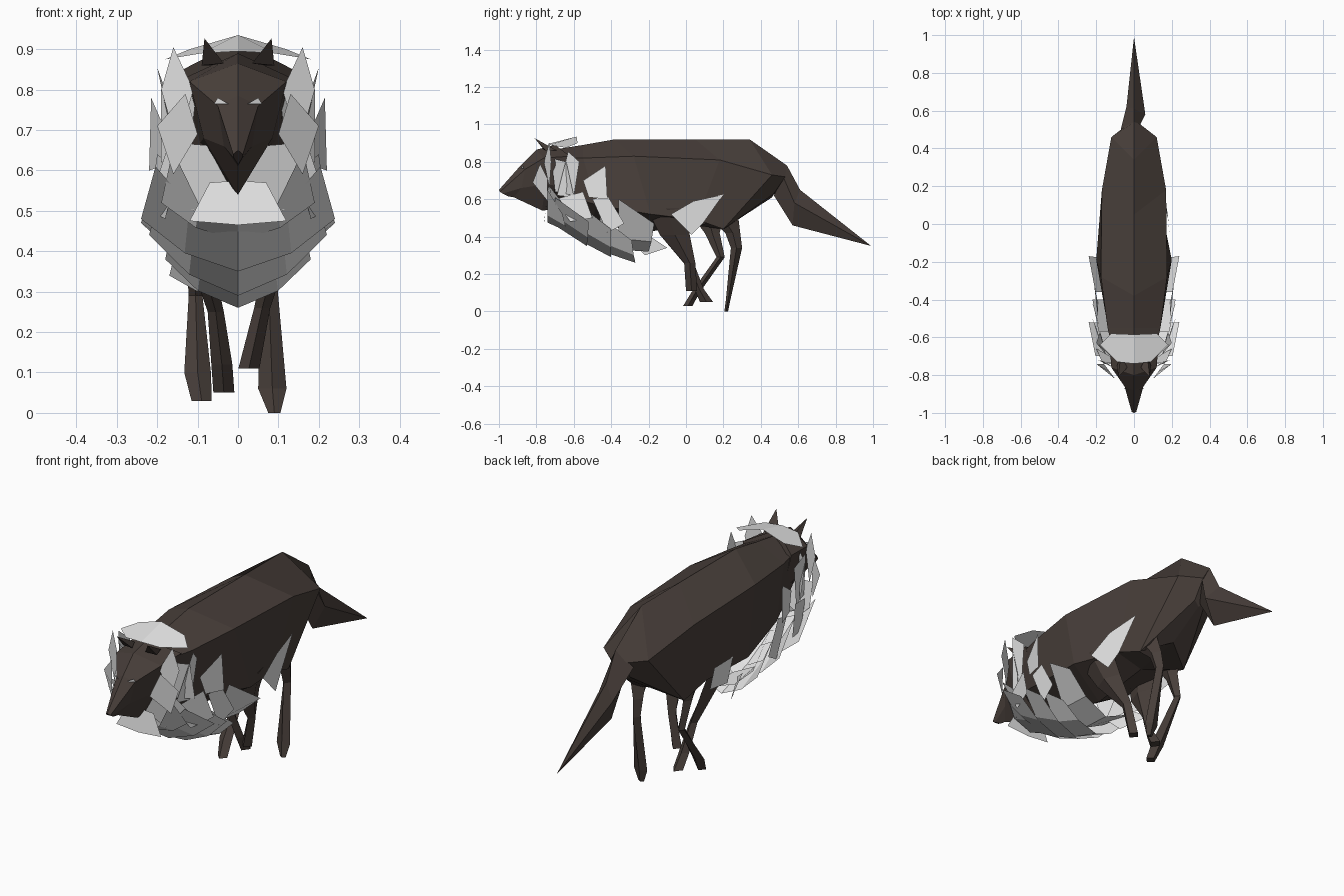
import bpy
import bmesh
from mathutils import Vector

default_cube = bpy.data.objects.get("Cube")
if default_cube:
    bpy.data.objects.remove(default_cube, do_unlink=True)


def make_material(name, red, green, blue):
    material = bpy.data.materials.new(name)
    material.use_nodes = True
    colour = (red, green, blue, 1)
    material.diffuse_color = colour
    shader = material.node_tree.nodes["Principled BSDF"]
    shader.inputs["Base Color"].default_value = colour
    shader.inputs["Roughness"].default_value = .9
    return material


brown = make_material("dark brown fur", .066, .05, .043)
grey = make_material("pale grey fur", .85, .85, .85)
white = make_material("eye white", .95, .95, .95)


def finish(name, mesh_builder, material, mirrored=False):
    """Clean a bmesh, turn it into an object and optionally mirror it."""
    bmesh.ops.remove_doubles(mesh_builder, verts=mesh_builder.verts, dist=.0005)
    bmesh.ops.recalc_face_normals(mesh_builder, faces=mesh_builder.faces)
    mesh = bpy.data.meshes.new(name)
    mesh_builder.to_mesh(mesh)
    mesh_builder.free()
    mesh.materials.append(material)
    part = bpy.data.objects.new(name, mesh)
    bpy.context.collection.objects.link(part)
    if mirrored:
        part.modifiers.new("left and right", 'MIRROR')
    return part


def loft(name, rings, material, mirrored=False):
    """Skin neighbouring rings; a ring of one point becomes a tip."""
    builder = bmesh.new()
    count = max(len(ring) for ring in rings)
    rows = []
    for ring in rings:
        points = ring if len(ring) == count else ring * count
        rows.append([builder.verts.new(point) for point in points])
    for row, following in zip(rows, rows[1:]):
        for i in range(count):
            j = (i + 1) % count
            builder.faces.new((row[i], row[j], following[j], following[i]))
    for row, ring in ((rows[0], rings[0]), (rows[-1], rings[-1])):
        if len(ring) > 1:
            builder.faces.new(row)
    return finish(name, builder, material, mirrored)


def section(top, upper, lower, bottom):
    """Six-sided symmetric ring; top and bottom are (y, z)."""
    def flip(point):
        return (-point[0], point[1], point[2])
    return [(0, *top), upper, lower, (0, *bottom), flip(lower), flip(upper)]


def plate(name, points, material, mirrored=True):
    """One flat tuft of fur."""
    builder = bmesh.new()
    builder.faces.new([builder.verts.new(point) for point in points])
    return finish(name, builder, material, mirrored)


def limb(name, joints):
    """Diamond-section leg from (x, y, z, half width, half depth) joints."""
    rings = []
    for x, y, z, width, depth in joints:
        rings.append([(x + width, y, z), (x, y + depth, z),
                      (x - width, y, z), (x, y - depth, z)])
    return loft(name, rings, brown)


def bib(name, top, tip, side):
    """Curved shingle of chest fur, wrapped under the body up to its side tip."""
    top_y, top_z = top
    tip_y, tip_z = tip
    width, side_y, side_z = side
    rise = side_z - tip_z
    upper = [Vector((0, top_y, top_z)),
             Vector((width * .5, top_y, top_z + rise * .4)),
             Vector((width * .85, top_y, side_z + .13))]
    lower = [Vector((0, tip_y, tip_z)),
             Vector((width * .55, (tip_y + side_y) / 2, tip_z + rise * .35)),
             Vector((width, side_y, side_z))]
    builder = bmesh.new()
    upper = [builder.verts.new(point) for point in upper]
    lower = [builder.verts.new(point) for point in lower]
    for i in range(len(upper) - 1):
        builder.faces.new((upper[i], upper[i + 1], lower[i + 1], lower[i]))
    return finish(name, builder, grey, mirrored=True)


# Body, from neck to rump
loft("body", [
    section((-.74, .86), (.1, -.72, .82), (.08, -.7, .64), (-.7, .56)),
    section((-.55, .89), (.14, -.55, .82), (.15, -.48, .57), (-.5, .48)),
    section((-.38, .92), (.175, -.28, .83), (.2, -.19, .52), (-.25, .42)),
    section((.05, .92), (.17, .18, .81), (.15, .06, .49), (.05, .46)),
    section((.34, .92), (.12, .46, .73), (.13, .2, .44), (.28, .5)),
    section((.54, .78), (.03, .53, .72), (.03, .47, .63), (.46, .61)),
], brown)

# Head with a tapering muzzle
loft("head", [
    section((-1, .65), (.012, -.995, .64), (.01, -.98, .63), (-.95, .615)),
    section((-.88, .785), (.05, -.86, .76), (.035, -.88, .66), (-.92, .61)),
    section((-.8, .865), (.12, -.76, .82), (.085, -.75, .68), (-.77, .54)),
    section((-.7, .89), (.13, -.62, .83), (.1, -.6, .66), (-.62, .55)),
], brown)

loft("ears", [
    [(.035, -.76, .865), (.09, -.75, .86), (.07, -.69, .86)],
    [(.083, -.81, .927)],
], brown, mirrored=True)

plate("eyes", [(.022, -.882, .764), (.05, -.872, .78), (.06, -.866, .764)], white)

# Tail, bent slightly and tapering to a point
loft("tail", [
    [(0, .54, .78), (.03, .52, .72), (0, .47, .62), (-.07, .5, .7)],
    [(0, .61, .65), (.06, .58, .58), (0, .57, .46), (-.04, .62, .57)],
    [(0, .99, .35)],
], brown)

# Legs in a trotting pose
limb("front_left_leg", [
    (.15, -.1, .55, .03, .11), (.1, -.06, .41, .03, .08),
    (.06, .02, .26, .02, .03), (.027, .03, .11, .026, .03)])
limb("front_right_leg", [
    (-.15, -.1, .55, .03, .11), (-.1, -.06, .41, .03, .08),
    (-.055, .02, .25, .02, .025), (-.04, .07, .12, .026, .025),
    (-.035, .11, .05, .026, .035)])
limb("rear_left_leg", [
    (.1, .2, .5, .03, .08), (.08, .25, .42, .025, .04),
    (.075, .27, .34, .02, .03), (.085, .225, .06, .035, .012),
    (.09, .215, 0, .015, .01)])
limb("rear_right_leg", [
    (-.11, .12, .5, .03, .08), (-.11, .14, .42, .02, .04),
    (-.105, .185, .29, .017, .022), (-.1, .05, .1, .033, .022),
    (-.09, .01, .03, .025, .025)])

# Overlapping shingles of chest fur
bib("upper_chest_bib", (-.74, .475), (-.63, .425), (.19, -.66, .52))
bib("chest_bib", (-.7, .46), (-.53, .35), (.24, -.52, .48))
bib("middle_chest_bib", (-.57, .38), (-.4, .29), (.22, -.4, .44))
bib("lower_chest_bib", (-.46, .325), (-.27, .26), (.18, -.29, .38))
bib("belly_bib", (-.36, .33), (-.2, .32), (.24, -.17, .47))

# Ruff tufts on both sides of the neck, front to back
tufts = {
    "throat_tuft": [(0, -.745, .575), (.07, -.745, .57), (.12, -.76, .475), (0, -.76, .465)],
    "chin_tuft": [(0, -.72, .56), (.05, -.74, .66), (.17, -.73, .67),
                  (.2, -.66, .58), (.11, -.71, .5)],
    "jaw_tuft": [(.1, -.82, .69), (.13, -.78, .79), (.2, -.74, .71), (.16, -.74, .59)],
    "cheek_tuft": [(.11, -.76, .8), (.16, -.73, .905), (.19, -.72, .8), (.15, -.73, .66)],
    "collar_tuft": [(.1, -.72, .82), (.19, -.64, .8), (.19, -.6, .62), (.12, -.7, .64)],
    "neck_tuft": [(.15, -.69, .62), (.2, -.63, .855), (.18, -.57, .8), (.17, -.6, .61)],
    "shoulder_tuft": [(.18, -.55, .7), (.215, -.43, .78), (.22, -.42, .6), (.19, -.52, .61)],
    "side_tuft": [(.15, -.7, .6), (.2, -.55, .64), (.22, -.5, .5), (.18, -.62, .48)],
    "rib_tuft": [(.19, -.5, .6), (.2, -.42, .62), (.21, -.33, .47), (.19, -.42, .42)],
}
for tuft_name, outline in tufts.items():
    plate(tuft_name, outline, grey)

# Loose tufts that differ from side to side
plate("left_flank_tuft", [(.19, -.08, .52), (.18, .04, .59), (.155, .2, .625),
                          (.165, .09, .47), (.18, .03, .41)], grey, mirrored=False)
plate("right_flank_tuft", [(-.19, -.09, .56), (-.18, .04, .55),
                           (-.17, .06, .45), (-.18, -.06, .44)], grey, mirrored=False)
plate("belly_tuft", [(-.17, -.1, .34), (-.1, -.22, .3),
                     (-.08, -.28, .36), (-.15, -.22, .42)], grey, mirrored=False)

# Raised crest behind the ears, sloping down to both sides
plate("crest", [(0, -.74, .895), (.09, -.73, .89), (.18, -.64, .875),
                (.12, -.58, .9), (0, -.585, .935)], grey)
